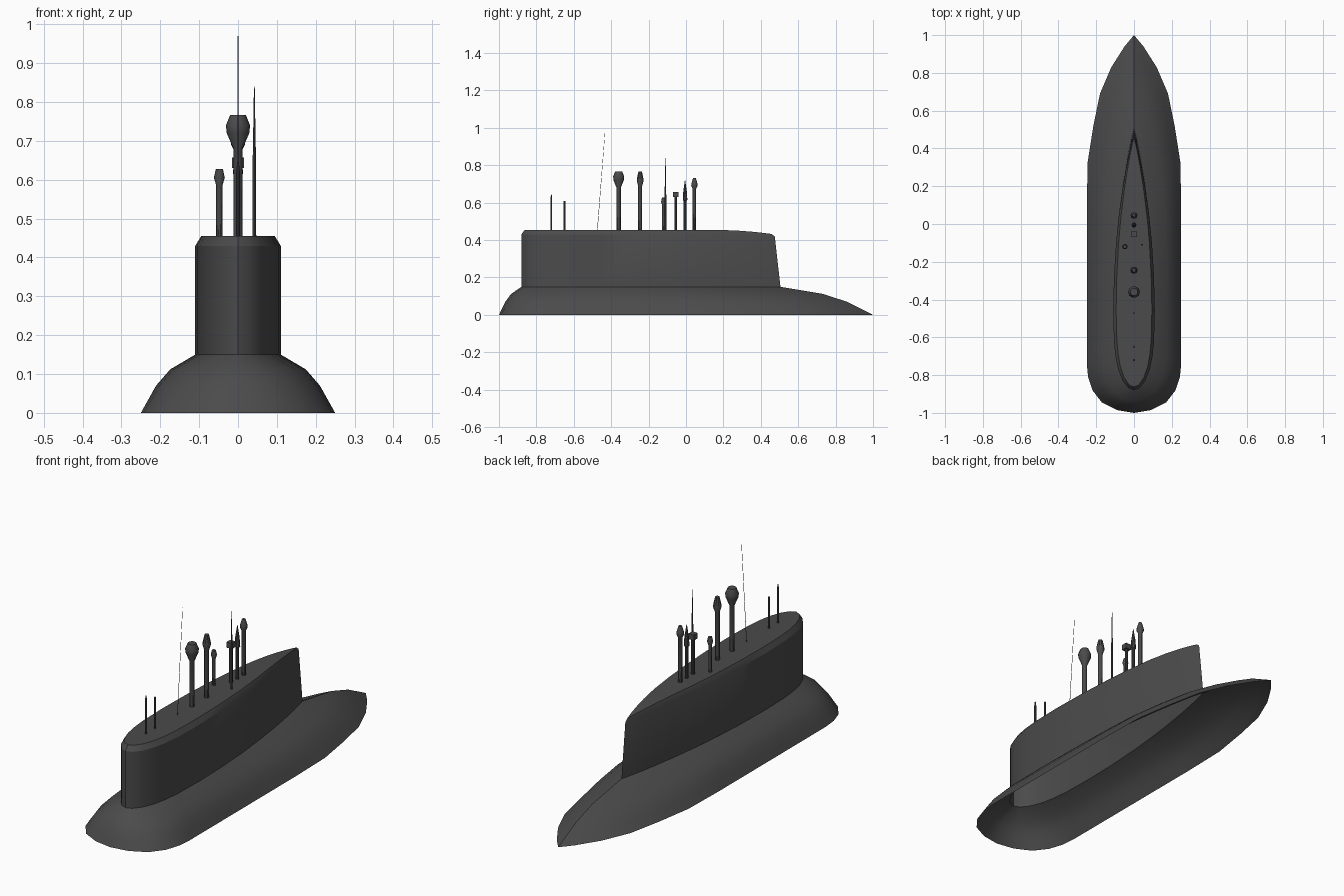
import bpy, bmesh, math
from mathutils import Vector

if "Cube" in bpy.data.objects:
    bpy.data.objects.remove(bpy.data.objects["Cube"])

dark = bpy.data.materials.new("dark_grey")
dark.diffuse_color = (0.07, 0.07, 0.07, 1)
dark.use_nodes = True
dark.node_tree.nodes["Principled BSDF"].inputs["Base Color"].default_value = dark.diffuse_color


def loft(name, rings, cap_start=False, cap_end=False, angle=35):
    """Skin a list of closed rings with equal point counts."""
    bm = bmesh.new()
    vs = [[bm.verts.new(p) for p in r] for r in rings]
    n = len(rings[0])
    for a, b in zip(vs, vs[1:]):
        for i in range(n):
            j = (i + 1) % n
            bm.faces.new((a[i], a[j], b[j], b[i]))
    if cap_start:
        bm.faces.new(vs[0][::-1])
    if cap_end:
        bm.faces.new(vs[-1])
    me = bpy.data.meshes.new(name)
    bm.to_mesh(me)
    bm.free()
    me.shade_smooth()
    me.set_sharp_from_angle(angle=math.radians(angle))
    me.materials.append(dark)
    ob = bpy.data.objects.new(name, me)
    bpy.context.collection.objects.link(ob)
    return ob


def full(half):
    """Mirror a half outline; runs counter-clockwise seen from above."""
    other = [(-x, y, z) for x, y, z in half]
    return other + half[-2:0:-1]


# Half outlines from the pointed end to the round end
hull = [(0, 1), (.05, .94), (.12, .83), (.18, .69), (.215, .52), (.245, .33),
        (.25, .1), (.25, -.2), (.25, -.5), (.25, -.74), (.243, -.81),
        (.22, -.88), (.17, -.945), (.09, -.985), (0, -1)]
foot = [(0, .505), (.012, .46), (.025, .4), (.042, .31), (.06, .2), (.08, .05),
        (.095, -.1), (.106, -.28), (.11, -.46), (.106, -.62), (.098, -.7),
        (.084, -.77), (.06, -.83), (.03, -.868), (0, -.88)]

# Flared deck fairing, open below
rings = []
for u, z in [(1, 0), (.86, .035), (.72, .07), (.46, .112), (0, .15)]:
    rings.append(full([(s[0] + (o[0] - s[0]) * u, s[1] + (o[1] - s[1]) * u, z)
                       for s, o in zip(foot, hull)]))
loft("deck_fairing", rings)


# Sail tower with raked edge, chamfered rim and gently drooping roof
def droop(y):
    return .018 * (max(0, y - .15) / .32) ** 2


def rake(y, k):
    return y - .06 * max(0, y) * k


base = [(x, y, .15) for x, y in foot]
wall = [(x, rake(y, 1), .43 - droop(y) * .5) for x, y in foot]
rim = [(x * .86, -.2 + (rake(y, 1) + .2) * .975, .455 - droop(y))
       for x, y in foot]
sail = loft("sail_tower", [full(base), full(wall), full(rim)], angle=30)

# Roof strips across the rim
bm = bmesh.new()
bm.from_mesh(sail.data)
n, m = len(full(base)), len(foot)
bm.verts.ensure_lookup_table()
r = bm.verts[2 * n:3 * n]
for i in range(m - 1):
    a, b = r[i], r[i + 1]
    c, d = r[(n - i - 1) % n], r[(n - i) % n]
    quad = []
    for v in (a, b, c, d):
        if v not in quad:
            quad.append(v)
    f = bm.faces.new(quad)
    f.smooth = True
bmesh.ops.recalc_face_normals(bm, faces=bm.faces)
bm.to_mesh(sail.data)
bm.free()
sail.data.set_sharp_from_angle(angle=math.radians(30))


def mast(name, x, y, profile, sides=10, lean=0):
    """Turned mast from (radius, height) pairs, rooted in the sail roof."""
    z0 = profile[0][1]
    rings = []
    for rad, z in profile:
        yy = y + lean * (z - z0)
        rings.append([Vector((x + rad * math.cos(2 * math.pi * i / sides),
                              yy + rad * math.sin(2 * math.pi * i / sides), z))
                      for i in range(sides)])
    return loft(name, rings, True, True)


ROOT = .44
# Masts in order from the pointed end
mast("rear_periscope", 0, .045, [(.010, ROOT), (.010, .675), (.018, .69),
                                 (.016, .705), (.008, .732)])
mast("cone_mast", 0, -.005, [(.008, ROOT), (.008, .61), (.013, .615),
                             (.010, .66), (.001, .72)])
mast("box_mast_pole", 0, -.055, [(.008, ROOT), (.008, .635)])
mast("short_sensor_mast", -.048, -.12, [(.008, ROOT), (.008, .585), (.014, .605),
                                        (.009, .628)])
mast("tall_whip_aerial", .042, -.11, [(.005, ROOT), (.0045, .64), (.003, .72),
                                      (.001, .84)], 8)
mast("middle_periscope", 0, -.245, [(.011, ROOT), (.011, .69), (.019, .715),
                                    (.018, .73), (.010, .766)])
mast("bulb_mast", 0, -.36, [(.012, ROOT), (.012, .68), (.029, .72), (.031, .74),
                            (.020, .767)])
mast("wire_aerial", 0, -.475, [(.0014, ROOT), (.0008, .97)], 6, lean=.078)
mast("snorkel_pole", 0, -.65, [(.005, ROOT), (.005, .61)])
mast("front_pole", 0, -.72, [(.005, ROOT), (.005, .62), (.002, .645)])

# Square head on the box mast
h = .015
loft("box_mast_head", [[(sx * h, -.055 + sy * h, z) for sx, sy in
                        ((-1, -1), (1, -1), (1, 1), (-1, 1))]
                       for z in (.63, .657)], True, True)
